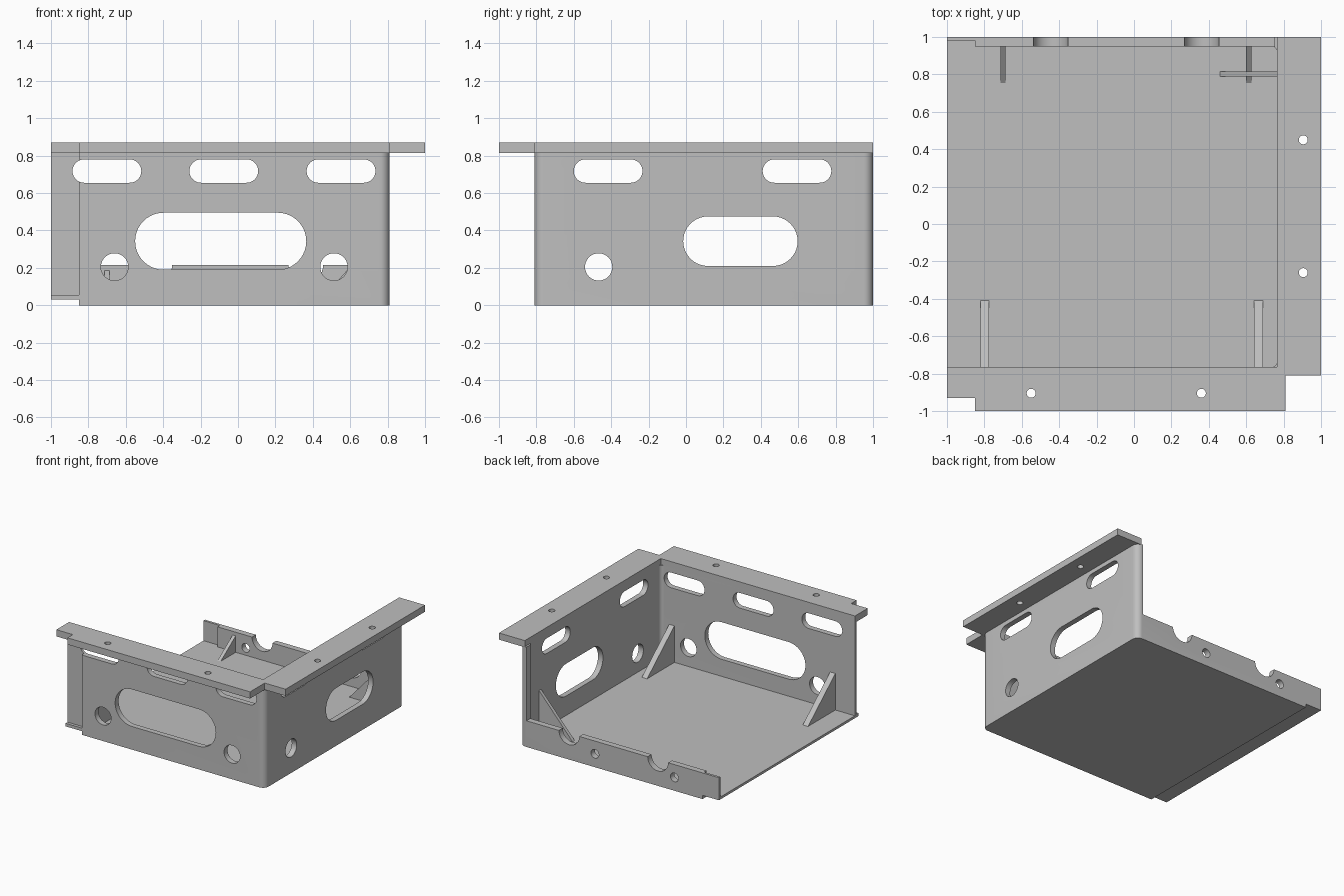
import bpy, bmesh, math
from mathutils import Vector

old = bpy.data.objects.get("Cube")
if old:
    bpy.data.objects.remove(old, do_unlink=True)

grey = bpy.data.materials.new("plain_grey")
grey.use_nodes = True
grey.diffuse_color = (0.52, 0.52, 0.52, 1)
grey.node_tree.nodes["Principled BSDF"].inputs["Base Color"].default_value = (0.52, 0.52, 0.52, 1)

PLACE = {"x": lambda u, v, w: (w, u, v),
         "y": lambda u, v, w: (u, w, v),
         "z": lambda u, v, w: (u, v, w)}


def prism(name, profile, axis, lo, hi):
    """Extrude a 2D profile along an axis."""
    bm = bmesh.new()
    face = bm.faces.new([bm.verts.new(PLACE[axis](u, v, lo)) for u, v in profile])
    ext = bmesh.ops.extrude_face_region(bm, geom=[face])
    verts = [g for g in ext["geom"] if isinstance(g, bmesh.types.BMVert)]
    bmesh.ops.translate(bm, verts=verts, vec=Vector(PLACE[axis](0, 0, hi - lo)))
    bmesh.ops.recalc_face_normals(bm, faces=bm.faces)
    mesh = bpy.data.meshes.new(name)
    bm.to_mesh(mesh)
    bm.free()
    mesh.materials.append(grey)
    ob = bpy.data.objects.new(name, mesh)
    bpy.context.collection.objects.link(ob)
    return ob


def rounded(u0, u1, v0, v1, r, round_left=True, n=10):
    """Rectangle with rounded corners; the left pair can stay square."""
    pts = []
    for k, (u, v, su, sv) in enumerate([(u1, v1, -1, -1), (u0, v1, 1, -1),
                                        (u0, v0, 1, 1), (u1, v0, -1, 1)]):
        if u == u0 and not round_left:
            pts.append((u, v))
            continue
        for i in range(n + 1):
            a = math.pi / 2 * (k + i / n)
            p = (u + su * r + r * math.cos(a), v + sv * r + r * math.sin(a))
            if not pts or math.dist(p, pts[-1]) > 1e-4:
                pts.append(p)
    if math.dist(pts[0], pts[-1]) < 1e-4:
        pts.pop()
    return pts


def slot(u0, u1, v0, v1):
    return rounded(u0, u1, v0, v1, (v1 - v0) / 2)


def circle(u, v, r, n=32):
    return [(u + r * math.cos(2 * math.pi * i / n), v + r * math.sin(2 * math.pi * i / n))
            for i in range(n)]


def box(u0, u1, v0, v1):
    return [(u0, v0), (u1, v0), (u1, v1), (u0, v1)]


def cut(ob, profile, axis, lo, hi):
    """Subtract a prism and bake the result."""
    tool = prism("cutter", profile, axis, lo, hi)
    tool.hide_render = True
    mod = ob.modifiers.new("cut", "BOOLEAN")
    mod.operation, mod.solver, mod.object = "DIFFERENCE", "EXACT", tool
    graph = bpy.context.evaluated_depsgraph_get()
    mesh = bpy.data.meshes.new_from_object(ob.evaluated_get(graph))
    ob.modifiers.clear()
    ob.data = mesh
    bpy.data.objects.remove(tool, do_unlink=True)


# Tray: floor, two tall walls and a low back wall
tray = prism("tray", rounded(-1, 0.81, -0.81, 1, 0.05, False), "z", 0, 0.82)
cut(tray, rounded(-1.2, 0.765, -0.765, 0.95, 0.03, False), "z", 0.05, 1)
cut(tray, box(-1.2, 0.75, 0.9, 1.2), "z", 0.215, 1)

# Lap joint at the open end
cut(tray, box(-1.2, -0.85, -1.2, 1.2), "z", -0.2, 0.03)
cut(tray, box(-1.2, -0.85, -1.2, -0.785), "z", 0.055, 1)
cut(tray, box(-1.2, -0.85, 0.9, 0.98), "z", 0.05, 1)

# Front wall openings
for u0 in (-0.885, -0.26, 0.367):
    cut(tray, slot(u0, u0 + 0.368, 0.655, 0.78), "y", -0.9, -0.7)
cut(tray, slot(-0.55, 0.365, 0.19, 0.495), "y", -0.9, -0.7)
for u in (-0.66, 0.513):
    cut(tray, circle(u, 0.205, 0.073), "y", -0.9, -0.7)

# Side wall openings
for u0 in (-0.6, 0.41):
    cut(tray, slot(u0, u0 + 0.367, 0.655, 0.78), "x", 0.7, 0.9)
cut(tray, slot(-0.015, 0.597, 0.21, 0.475), "x", 0.7, 0.9)
cut(tray, circle(-0.467, 0.205, 0.073), "x", 0.7, 0.9)

# Back wall scallops and screw holes
for u in (-0.445, 0.362):
    cut(tray, circle(u, 0.215, 0.093), "y", 0.9, 1.1)
for u in (-0.595, 0.128):
    cut(tray, circle(u, 0.11, 0.036), "y", 0.9, 1.1)

# Top flanges with screw holes
front_flange = prism("front_flange", [(-1, -0.765), (-1, -0.93), (-0.85, -0.93), (-0.85, -1),
                                      (0.81, -1), (0.81, -0.765)], "z", 0.815, 0.87)
side_flange = prism("side_flange", box(0.765, 1, -0.81, 1), "z", 0.815, 0.87)
for u in (-0.55, 0.36):
    cut(front_flange, circle(u, -0.905, 0.024), "z", 0.7, 1)
for v in (-0.26, 0.45):
    cut(side_flange, circle(0.905, v, 0.024), "z", 0.7, 1)


def gusset(name, axis, middle, thick, wall, foot, top):
    """Triangular rib between the floor and a wall."""
    into = 0.01 if wall > foot else -0.01
    profile = [(foot, 0.05), (foot, 0.04), (wall + into, 0.04), (wall + into, top), (wall, top)]
    return prism(name, profile, axis, middle - thick / 2, middle + thick / 2)


# Ribs
ribs = [gusset("front_rib_right", "x", -0.798, 0.048, -0.765, -0.41, 0.35),
        gusset("front_rib_left", "x", 0.665, 0.048, -0.765, -0.41, 0.35),
        gusset("back_rib_right", "x", -0.7, 0.028, 0.95, 0.755, 0.185),
        gusset("back_rib_left", "x", 0.613, 0.028, 0.95, 0.755, 0.185),
        gusset("side_rib", "y", 0.802, 0.028, 0.765, 0.46, 0.39)]

# Smooth shading on round edges only
bpy.ops.object.select_all(action="DESELECT")
for ob in [tray, front_flange, side_flange] + ribs:
    ob.select_set(True)
bpy.context.view_layer.objects.active = tray
bpy.ops.object.shade_smooth_by_angle(angle=math.radians(30))
